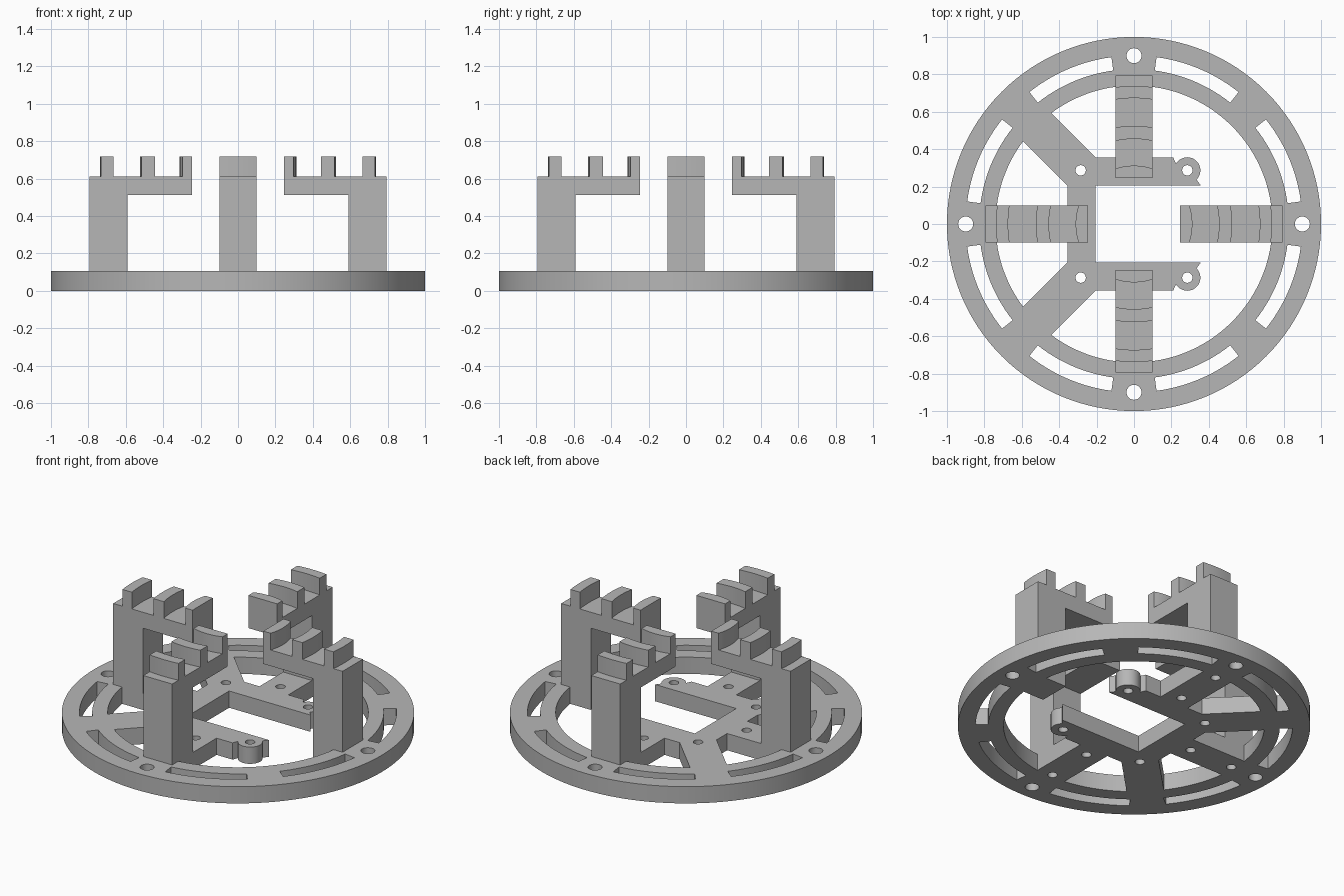
import bpy, bmesh
from math import sin, cos, radians, sqrt, asin, degrees
from mathutils import Matrix, Vector

if "Cube" in bpy.data.objects:
    bpy.data.objects.remove(bpy.data.objects["Cube"], do_unlink=True)

PLATE = 0.105      # plate thickness
HALF = 0.1         # half width of arms and spokes
RING = 0.74        # inner radius of the ring
OUT, INN = 0.355, 0.205   # outer and inner reach of the centre bracket
DIAG = 0.15        # offset of the diagonal spoke edges

grey = bpy.data.materials.new("plain grey")
grey.use_nodes = True
grey.diffuse_color = (0.47, 0.47, 0.47, 1)
grey.node_tree.nodes["Principled BSDF"].inputs["Base Color"].default_value = (0.47, 0.47, 0.47, 1)


def arc(r, a0, a1, n, cx=0, cy=0):
    """Points on an arc, angles in degrees."""
    steps = [radians(a0 + (a1 - a0) * i / n) for i in range(n + 1)]
    return [(cx + r * cos(a), cy + r * sin(a)) for a in steps]


def circle(r, n, cx=0, cy=0):
    return arc(r, 0, 360, n, cx, cy)[:-1]


def flip(pts):
    return [(x, -y) for x, y in pts]


def finish(obj):
    bpy.ops.object.select_all(action='DESELECT')
    obj.select_set(True)
    bpy.context.view_layer.objects.active = obj
    bpy.ops.object.shade_smooth_by_angle(angle=radians(30))


def make_plate(name, outlines):
    """Filled flat outline with holes, extruded to the plate thickness."""
    curve = bpy.data.curves.new(name, 'CURVE')
    curve.dimensions = '2D'
    curve.fill_mode = 'BOTH'
    curve.extrude = PLATE / 2
    for pts in outlines:
        s = curve.splines.new('POLY')
        s.points.add(len(pts) - 1)
        for p, (x, y) in zip(s.points, pts):
            p.co = (x, y, 0, 1)
        s.use_cyclic_u = True
    temp = bpy.data.objects.new(name + "_outline", curve)
    bpy.context.collection.objects.link(temp)
    bpy.context.view_layer.update()
    graph = bpy.context.evaluated_depsgraph_get()
    mesh = bpy.data.meshes.new_from_object(temp.evaluated_get(graph))
    bpy.data.objects.remove(temp, do_unlink=True)
    bm = bmesh.new()
    bm.from_mesh(mesh)
    bmesh.ops.remove_doubles(bm, verts=bm.verts, dist=0.0001)
    bmesh.ops.recalc_face_normals(bm, faces=bm.faces)
    bmesh.ops.translate(bm, verts=bm.verts, vec=(0, 0, PLATE / 2))
    bm.to_mesh(mesh)
    bm.free()
    mesh.materials.clear()
    mesh.materials.append(grey)
    obj = bpy.data.objects.new(name, mesh)
    bpy.context.collection.objects.link(obj)
    finish(obj)


# Base plate: rim and its round bolt holes
outlines = [circle(1, 128)]
for q in range(4):
    a = radians(90 * q)
    outlines.append(circle(0.04, 24, 0.9 * cos(a), 0.9 * sin(a)))
    # two curved slots in each quarter
    for a0, a1 in ((7.7, 38.4), (51.6, 82.3)):
        a0, a1 = a0 + 90 * q, a1 + 90 * q
        outlines.append(arc(0.9, a0, a1, 14) + arc(0.828, a1, a0, 14))

# Openings between the straight and the diagonal spokes
edge = degrees(asin(HALF / RING))
skew = degrees(asin(DIAG / sqrt(2) / RING))
back_gap = arc(RING, 90 + edge, 135 - skew, 12) + [(DIAG - OUT, OUT), (-HALF, OUT)]
side_gap = arc(RING, 135 + skew, 180 - edge, 12) + [(-OUT, HALF), (-OUT, OUT - DIAG)]
for gap in (back_gap, side_gap):
    outlines += [gap, flip(gap)]

# Large opening around the open-ended bracket with its rounded tips
half = [(-INN, INN), (0.358, INN), (0.335, 0.236)]
half += arc(0.07, -40, 150, 16, 0.285, 0.287)
half += [(0.21, OUT), (HALF, OUT)]
half += arc(RING, 90 - edge, edge, 24) + [(0.59, HALF)]
outlines.append(half + flip(half)[::-1])

# Small screw holes in the bracket and spokes
for x, y in ((-0.285, 0.287), (0.285, 0.287), (0, 0.42), (0, 0.72)):
    for side in (1, -1):
        outlines.append(circle(0.028, 16, x, side * y))
for x in (-0.42, -0.72):
    outlines.append(circle(0.028, 16, x, 0))
make_plate("base_plate", outlines)


def prism(bm, pts, offset):
    """Closed prism from a loop of 3D points moved by an offset."""
    face = bm.faces.new([bm.verts.new(p) for p in pts])
    ext = bmesh.ops.extrude_face_region(bm, geom=[face], use_keep_orig=True)
    top = [v for v in ext["geom"] if isinstance(v, bmesh.types.BMVert)]
    bmesh.ops.translate(bm, verts=top, vec=offset)


def tooth(r0, r1):
    """Plan of a curved jaw tooth; r0 None gives a flat inner end."""
    ys = [HALF * (i / 5 - 1) for i in range(11)]
    outer = [(sqrt(r1 * r1 - y * y), y) for y in ys]
    if r0 is None:
        return outer + [(0.245, HALF), (0.245, -HALF)]
    return outer + [(sqrt(r0 * r0 - y * y), y) for y in ys[::-1]]


# Jaw: post, overhanging arm and three curved teeth
SHELF, TOP = 0.612, 0.717
profile = [(0.59, 0.1), (0.795, 0.1), (0.795, SHELF), (0.245, SHELF), (0.245, 0.512), (0.59, 0.512)]
names = ("left_jaw", "back_jaw", "right_jaw", "front_jaw")
for i, name in enumerate(names):
    bm = bmesh.new()
    prism(bm, [(x, -HALF, z) for x, z in profile], (0, 2 * HALF, 0))
    for r0, r1 in ((None, 0.312), (0.455, 0.525), (0.673, 0.738)):
        prism(bm, [(x, y, SHELF) for x, y in tooth(r0, r1)], (0, 0, TOP - SHELF))
    bmesh.ops.recalc_face_normals(bm, faces=bm.faces)
    bmesh.ops.rotate(bm, verts=bm.verts, cent=(0, 0, 0), matrix=Matrix.Rotation(radians(90 * i), 3, 'Z'))
    mesh = bpy.data.meshes.new(name)
    bm.to_mesh(mesh)
    bm.free()
    mesh.materials.append(grey)
    obj = bpy.data.objects.new(name, mesh)
    bpy.context.collection.objects.link(obj)
    finish(obj)
